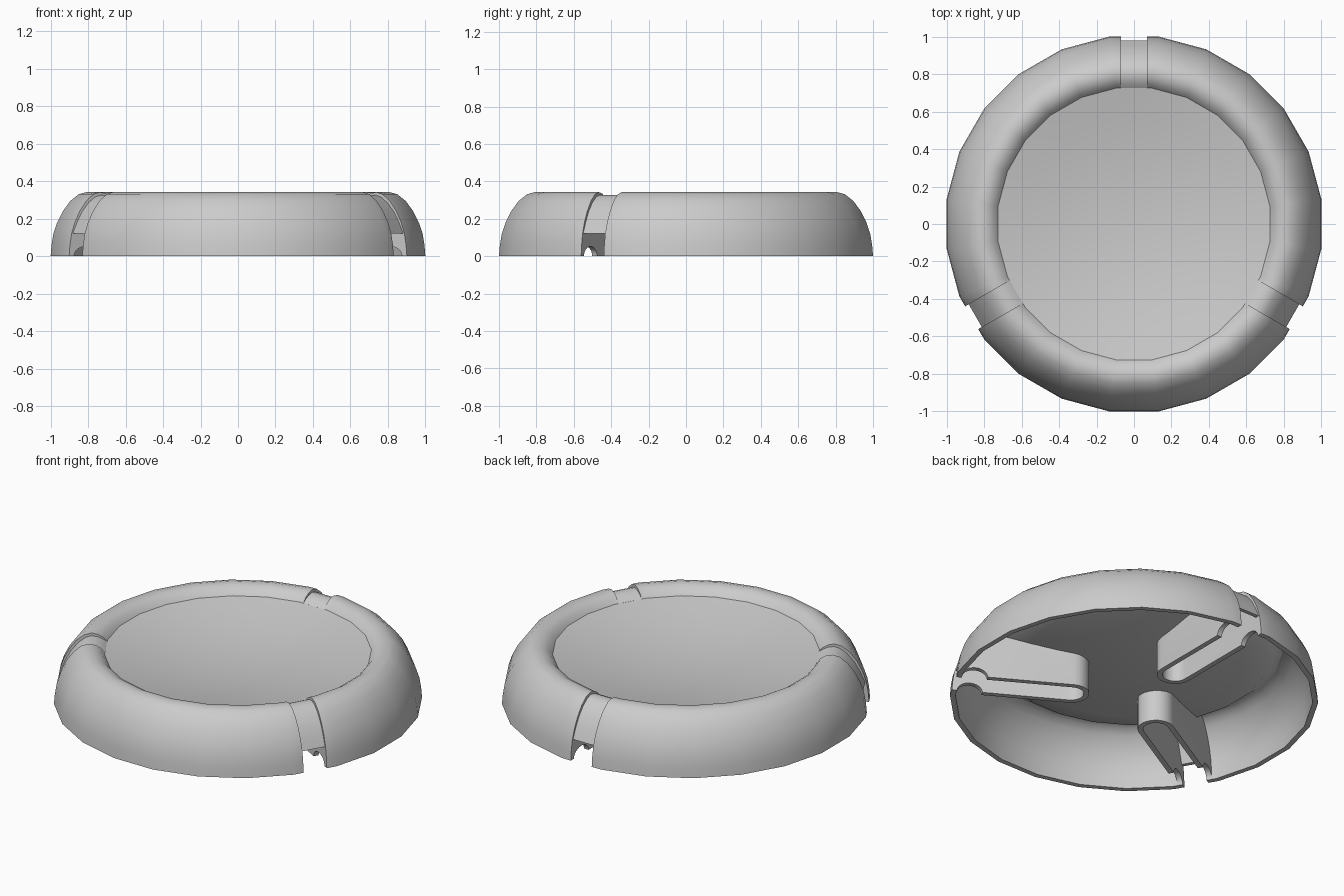
import bpy, bmesh, math
from mathutils import Matrix

if "Cube" in bpy.data.objects:
    bpy.data.objects.remove(bpy.data.objects["Cube"])

SEG = 24
K = 1 / math.cos(math.pi / SEG)      # flats of the 24-gon lie on the given radius


def dish(r):
    return 0.205 + 0.17 * r * r


def make(name, bm):
    bmesh.ops.recalc_face_normals(bm, faces=bm.faces)
    me = bpy.data.meshes.new(name)
    bm.to_mesh(me)
    bm.free()
    ob = bpy.data.objects.new(name, me)
    bpy.context.collection.objects.link(ob)
    return ob


def lathe(name, profile):
    """Revolve a closed (radius, z) section; radius 0 becomes a pole."""
    bm = bmesh.new()
    rings = []
    for r, z in profile:
        if r == 0:
            rings.append([bm.verts.new((0, 0, z))] * SEG)
        else:
            rings.append([bm.verts.new((K * r * math.cos(a), K * r * math.sin(a), z))
                          for a in [(i + 0.5) * 2 * math.pi / SEG for i in range(SEG)]])
    for a, b in zip(rings, rings[1:] + rings[:1]):
        for i in range(SEG):
            j = (i + 1) % SEG
            vs = list(dict.fromkeys([a[i], a[j], b[j], b[i]]))
            if len(vs) > 2:
                bm.faces.new(vs)
    return make(name, bm)


def prism(name, outline, z0, z1, mat):
    """Extrude a flat outline along local z, then place it."""
    bm = bmesh.new()
    f = bm.faces.new([bm.verts.new((x, y, z0)) for x, y in outline])
    ext = bmesh.ops.extrude_face_region(bm, geom=[f])
    for v in ext["geom"]:
        if isinstance(v, bmesh.types.BMVert):
            v.co.z = z1
    bm.transform(mat)
    return make(name, bm)


def boolean(ob, other, op):
    m = ob.modifiers.new("cut", "BOOLEAN")
    m.operation, m.object, m.solver = op, other, "EXACT"
    dg = bpy.context.evaluated_depsgraph_get()
    me = bpy.data.meshes.new_from_object(ob.evaluated_get(dg))
    ob.modifiers.clear()
    ob.data = me


def capsule(w, c, end):
    """Slot outline running along +x with a round inner end."""
    arc = [(c + w * math.cos(a), w * math.sin(a))
           for a in [math.pi / 2 + i * math.pi / 12 for i in range(13)]]
    return arc + [(end, -w), (end, w)]


# section of the shell: rounded rim, shallow dish, thin wall
rim_out = [(1, 0), (.995, .06), (.985, .12), (.965, .18), (.935, .24), (.895, .295),
           (.85, .331), (.81, .342), (.775, .335), (.745, .317), (.725, .292)]
rim_in = [(.97, 0), (.965, .06), (.955, .12), (.935, .175), (.905, .23), (.868, .275),
          (.835, .303), (.805, .31), (.78, .302), (.76, .285), (.735, .264)]
dish_r = [.6, .45, .3, .15, 0]
top = rim_out + [(r, dish(r)) for r in dish_r]
under = rim_in + [(r, dish(r) - .03) for r in dish_r]
shell = lathe("dish_shell", top + under[::-1])

# solid that trims the pocket walls, halfway inside the shell thickness
core = lathe("core_trim", [((a[0] + b[0]) / 2, (a[1] + b[1]) / 2)
                           for a, b in zip(top, under)] + [(0, 0)])

# recessed strip ring bridging each rim slot
strip_out = [(.978, .12), (.952, .18), (.92, .238), (.88, .286), (.842, .315),
             (.81, .326), (.775, .321), (.745, .307), (.722, .29)]
strip_in = [(.735, .266), (.76, .285), (.785, .299), (.81, .303), (.835, .294),
            (.866, .268), (.902, .225), (.932, .17), (.955, .12)]
ring = lathe("strip_ring", strip_out + strip_in)

helpers = [core, ring]
parts = [shell]
for n, deg in enumerate((90, 210, 330), 1):
    rot = Matrix.Rotation(math.radians(deg), 4, "Z")
    box = [(.725, -.07), (1.2, -.07), (1.2, .07), (.725, .07)]

    # slot through the rim
    slot = prism("slot_cutter", box, -.2, .6, rot)
    boolean(shell, slot, "DIFFERENCE")

    # recessed strip
    strip = prism(f"slot_strip_{n}", box, -.2, .6, rot)
    boolean(strip, ring, "INTERSECT")

    # U-shaped pocket wall below the dish, with pivot notches
    pocket = prism(f"pocket_wall_{n}", capsule(.1, .35, 1.2), 0, .6, rot)
    inner = prism("pocket_cutter", capsule(.07, .35, 1.3), -.2, .8, rot)
    circle = [(.07 * math.cos(i * math.pi / 12), .052 * math.sin(i * math.pi / 12))
              for i in range(24)]
    notch = prism("notch_cutter", circle, -.3, .3,
                  rot @ Matrix.Translation((.9, 0, 0)) @ Matrix.Rotation(math.pi / 2, 4, "X"))
    boolean(pocket, core, "INTERSECT")
    boolean(pocket, inner, "DIFFERENCE")
    boolean(pocket, notch, "DIFFERENCE")
    helpers += [slot, inner, notch]
    parts += [strip, pocket]

for h in helpers:
    bpy.data.objects.remove(h)

# smooth shading with crisp edges
bpy.ops.object.select_all(action="DESELECT")
for p in parts:
    p.select_set(True)
bpy.context.view_layer.objects.active = shell
bpy.ops.object.shade_smooth_by_angle(angle=math.radians(30))
